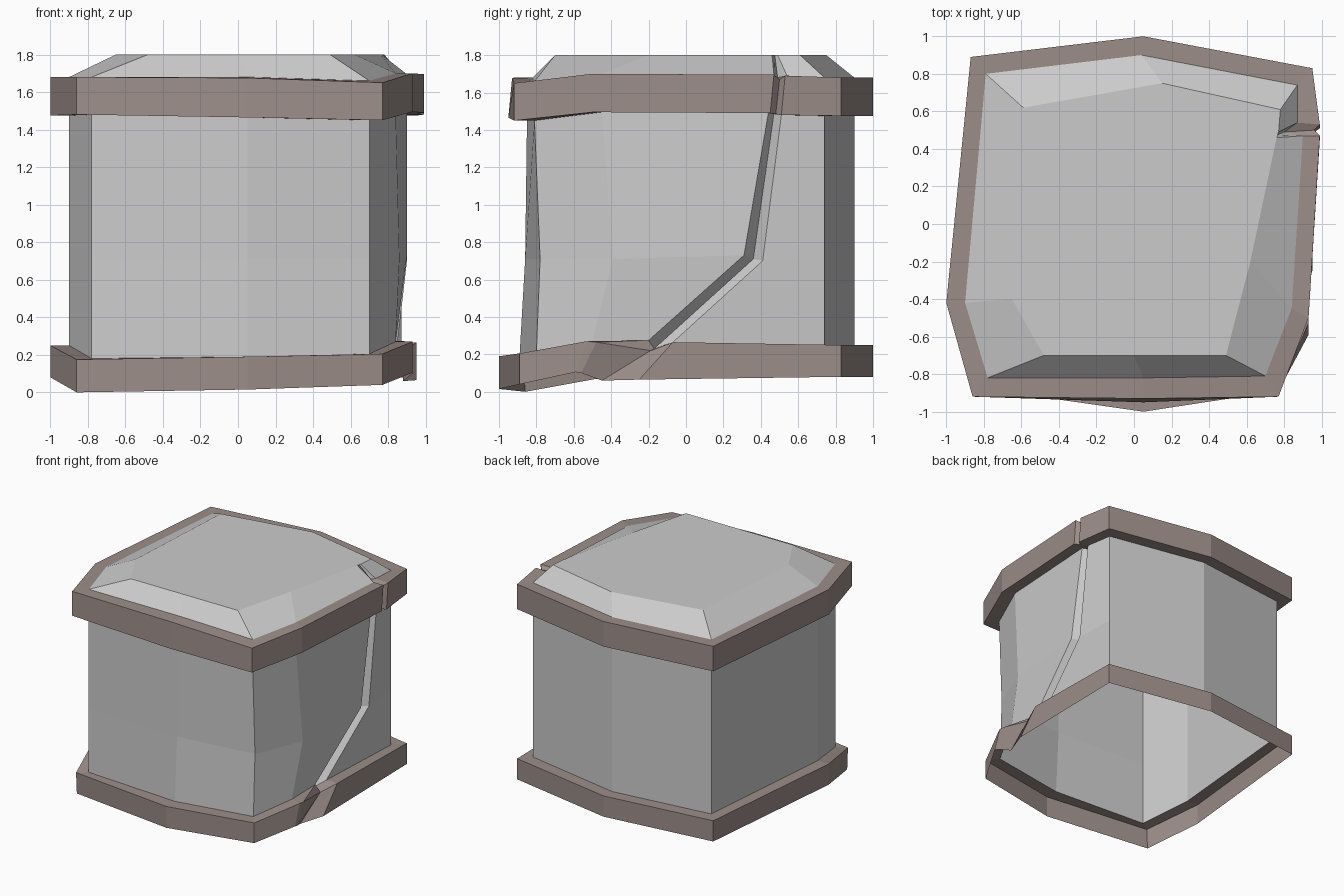
import bpy

# Plan outlines, counter-clockwise: left, front-left, front-mid, front-right,
# right, (crack goes here), back-right, back-mid, back-left
OUTER = [(-1, -.42), (-.86, -.92), (.05, -.93), (.77, -.92),
         (.93, -.5), (.95, .83), (.05, 1), (-.87, .89)]
INNER = [(-.9, -.42), (-.78, -.82), (.05, -.85), (.70, -.81),
         (.84, -.45), (.87, .74), (.04, .9), (-.79, .8)]
TOP = [(-.65, -.4), (-.48, -.7), (0, -.7), (.49, -.7),
       (.62, -.2), (.78, .61), (.15, .75), (-.59, .62)]


def ring(plan, zs, crack, moved=None):
    """Outline at the given heights, with three crack points on the right side."""
    plan = list(plan)
    for i, p in (moved or {}).items():
        plan[i] = p
    pts = [(x, y, z) for (x, y), z in zip(plan, zs)]
    return pts[:5] + crack + pts[5:]


def loft(name, rings, cap=False, material=None):
    """Skin consecutive rings with flat quads; optionally close the last ring."""
    n = len(rings[0])
    faces = [(r * n + i, r * n + (i + 1) % n, (r + 1) * n + (i + 1) % n, (r + 1) * n + i)
             for r in range(len(rings) - 1) for i in range(n)]
    if cap:
        faces.append(tuple(range((len(rings) - 1) * n, len(rings) * n)))
    me = bpy.data.meshes.new(name)
    me.from_pydata([p for r in rings for p in r], [], faces)
    me.update()
    if material:
        me.materials.append(material)
    ob = bpy.data.objects.new(name, me)
    bpy.context.collection.objects.link(ob)
    return ob


brown = bpy.data.materials.new("band_brown")
brown.diffuse_color = (.33, .27, .25, 1)

# Lower band rings, open underneath
base_low = ring(OUTER, [.08, 0, .015, .04, .105, .08, .08, .08],
                [(.93, -.56, .1), (.88, -.45, .06), (.95, -.25, .065)],
                {1: (-.86, -.86), 2: (.05, -1), 3: (.77, -.89), 4: (.93, -.59)})
base_high = ring(OUTER, [.25, .175, .19, .205, .27, .25, .25, .25],
                 [(.93, -.48, .265), (.88, -.19, .22), (.95, -.07, .265)],
                 {1: (-.86, -.87), 2: (.05, -1), 3: (.77, -.89), 4: (.93, -.53)})

# Body rings, the front slightly dented at mid height
body_low = ring(INNER, [.25, .18, .19, .205, .27, .25, .25, .25],
                [(.84, -.2, .275), (.80, -.17, .23), (.85, -.07, .265)],
                {2: (.05, -.89), 3: (.70, -.80), 4: (.84, -.5)})
body_mid = ring(INNER, [.71] * 8,
                [(.9, .31, .73), (.84, .36, .71), (.9, .41, .70)],
                {2: (.05, -.86), 3: (.70, -.78), 4: (.86, -.39)})
body_high = ring(INNER, [1.475, 1.48, 1.465, 1.45, 1.495, 1.475, 1.475, 1.475],
                 [(.9, .44, 1.49), (.84, .47, 1.485), (.9, .51, 1.48)])

# Upper band rings
band_low = ring(OUTER, [1.475, 1.48, 1.465, 1.45, 1.495, 1.475, 1.475, 1.475],
                [(.99, .45, 1.49), (.95, .48, 1.485), (.99, .51, 1.48)],
                {2: (.05, -.95)})
band_high = ring(OUTER, [1.68, 1.68, 1.675, 1.65, 1.70, 1.68, 1.68, 1.68],
                 [(.99, .47, 1.695), (.96, .5, 1.67), (.99, .53, 1.69)])
rim = ring(INNER, [1.68, 1.68, 1.68, 1.66, 1.70, 1.68, 1.68, 1.68],
           [(.9, .47, 1.695), (.8, .49, 1.68), (.87, .54, 1.69)],
           {2: (.05, -.82)})

# Flat top with sloping edges
top = ring(TOP, [1.8] * 8, [(.76, .46, 1.8), (.765, .475, 1.8), (.77, .49, 1.8)])

loft("lower_band", [base_low, base_high, body_low], material=brown)
loft("stone_body", [body_low, body_mid, body_high])
loft("upper_band", [body_high, band_low, band_high, rim], material=brown)
loft("stone_top", [rim, top], cap=True)
